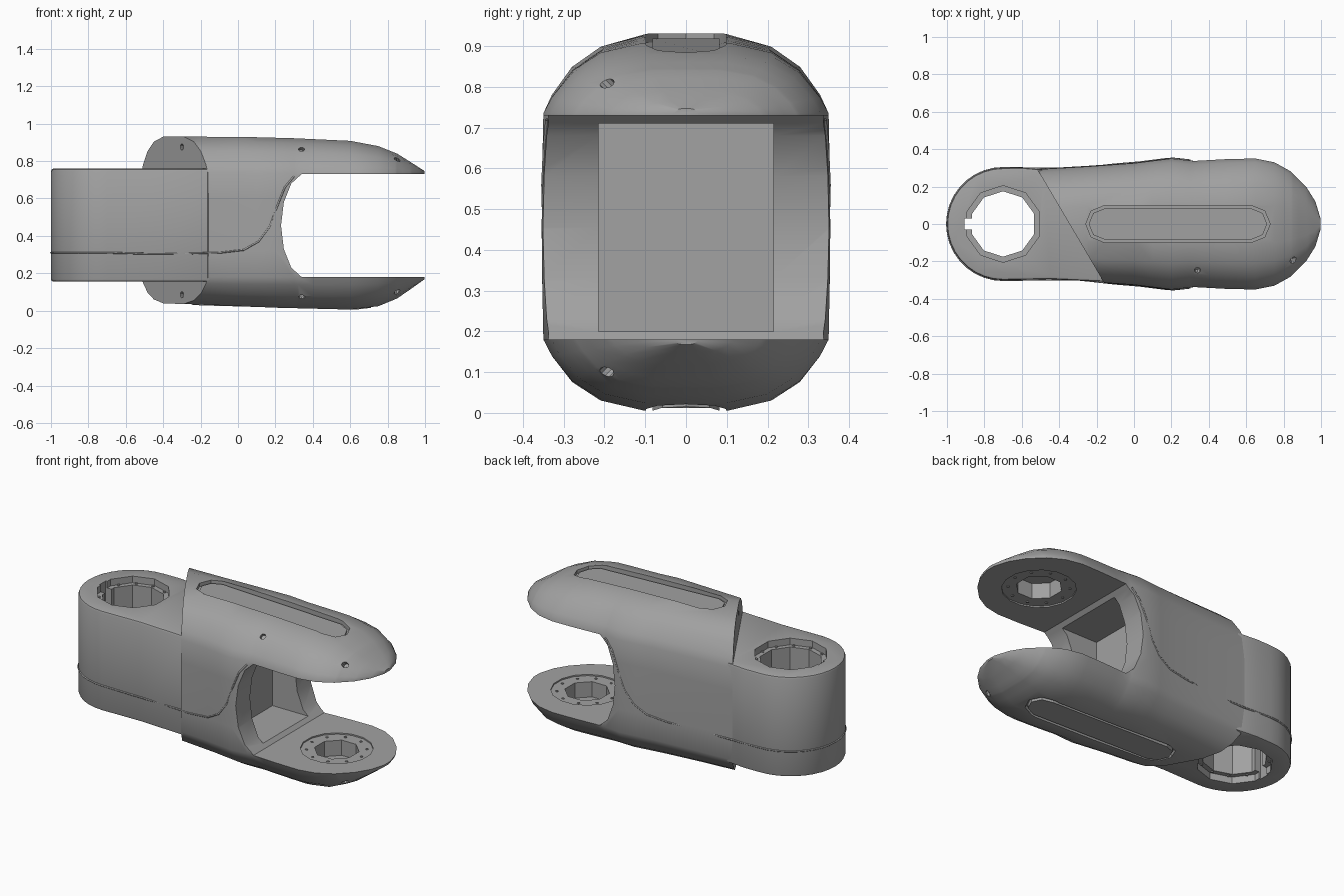
import bpy, bmesh, math
from mathutils import Vector, Matrix

if "Cube" in bpy.data.objects:
    bpy.data.objects.remove(bpy.data.objects["Cube"], do_unlink=True)

grey = bpy.data.materials.new("satin grey")
grey.use_nodes = True
grey.diffuse_color = (0.36, 0.36, 0.36, 1)
grey.node_tree.nodes["Principled BSDF"].inputs["Base Color"].default_value = grey.diffuse_color

# Half width, crown and keel heights along the link
WIDTH = [(-.6, .29), (-.5, .293), (-.25, .307), (0, .325), (.2, .35), (.32, .337), (.5, .347),
         (.65, .35), (.75, .33), (.84, .28), (.92, .2), (.97, .12), (.997, .03)]
CROWN = [(-.6, .932), (0, .93), (.3, .922), (.6, .908), (.75, .88), (.85, .84), (.93, .79), (1, .745)]
KEEL = [(-.6, .045), (-.2, .033), (.2, .016), (.6, .006), (.75, .024), (.85, .065), (.93, .12), (1, .17)]
DOME = [(1, 0), (.94, .24), (.8, .6), (.6, .86), (.3, 1)]
LOW, HIGH = .18, .735


def at(table, x):
    for (a, p), (b, q) in zip(table, table[1:]):
        if x <= b:
            return p + (q - p) * max(0, (x - a) / (b - a))
    return table[-1][1]


def finish(bm, name):
    bmesh.ops.recalc_face_normals(bm, faces=bm.faces)
    mesh = bpy.data.meshes.new(name)
    bm.to_mesh(mesh)
    bm.free()
    ob = bpy.data.objects.new(name, mesh)
    bpy.context.collection.objects.link(ob)
    mesh.materials.append(grey)
    return ob


def loft(bm, rings):
    loops = [[bm.verts.new(p) for p in r] for r in rings]
    n = len(loops[0])
    for a, b in zip(loops, loops[1:]):
        for i in range(n):
            bm.faces.new((a[i], a[(i + 1) % n], b[(i + 1) % n], b[i]))
    bm.faces.new(loops[0])
    bm.faces.new(loops[-1])


def solid(name, *rings):
    bm = bmesh.new()
    loft(bm, rings)
    return finish(bm, name)


def disc(x, y, r, z, n):
    return [(x + r * math.cos(math.tau * (i + .5) / n), y + r * math.sin(math.tau * (i + .5) / n), z)
            for i in range(n)]


def drum(name, x, r, z0, z1, n=10):
    return solid(name, disc(x, 0, r, z0, n), disc(x, 0, r, z1, n))


def box(name, lo, hi):
    (a, b, c), (d, e, f) = lo, hi
    return solid(name, *[[(a, b, z), (d, b, z), (d, e, z), (a, e, z)] for z in (c, f)])


def select(ob):
    bpy.ops.object.select_all(action='DESELECT')
    ob.select_set(True)
    bpy.context.view_layer.objects.active = ob


def cut(ob, cutter):
    select(ob)
    m = ob.modifiers.new("cut", 'BOOLEAN')
    m.operation, m.solver, m.object = 'DIFFERENCE', 'EXACT', cutter
    bpy.ops.object.modifier_apply(modifier=m.name)
    bpy.data.objects.remove(cutter, do_unlink=True)


def smooth(ob, angle=28):
    select(ob)
    bpy.ops.object.shade_smooth_by_angle(angle=math.radians(angle))


# Arm shell: lofted cross-sections, trimmed by a slanted plane
def section(x):
    w, t, b = at(WIDTH, x), at(CROWN, x), at(KEEL, x)
    half = [(w * f, LOW + (b - LOW) * h) for f, h in reversed(DOME)]
    half += [(w * 1.008, .32), (w * 1.012, .45), (w * 1.008, .6)]
    half += [(w * f, HIGH + (t - HIGH) * h) for f, h in DOME]
    return [(x, y, z) for y, z in half] + [(x, -y, z) for y, z in reversed(half)]


stations = sorted({x for x, _ in WIDTH + CROWN if x < .999} | {.1, .4, .8, .88})
slant_point = Vector((-.345, 0, 0))
slant_normal = Vector((-.56, -.33, 0)).normalized()
bm = bmesh.new()
loft(bm, [section(x) for x in stations])
bmesh.ops.bisect_plane(bm, geom=bm.verts[:] + bm.edges[:] + bm.faces[:], plane_co=slant_point,
                       plane_no=slant_normal, clear_outer=True)
bmesh.ops.holes_fill(bm, edges=[e for e in bm.edges if e.is_boundary])
arm = finish(bm, "arm_shell")

# Fork throat and the pocket behind it
throat = [(1.1, .18), (.34, .18), (.285, .23), (.245, .33), (.23, .455),
          (.245, .58), (.285, .68), (.34, .73), (1.1, .73)]
cut(arm, solid("throat_cutter", *[[(x, y, z) for x, z in throat] for y in (-.5, .5)]))
cut(arm, box("pocket_cutter", (.08, -.215, .2), (.5, .215, .71)))

# Bearing seats in both fork faces
for inner, way in ((.73, 1), (.18, -1)):
    cut(arm, drum("seat_cutter", .66, .2, inner - way * .02, inner + way * .008, 16))
    cut(arm, drum("seat_cutter", .66, .125, inner - way * .02, inner + way * .1, 8))


# Long rounded slots on crown and keel, each with an inlay plate
def stadium(r, shift, table):
    pts = []
    for cx, start in ((.63, -90), (-.16, 90)):
        for i in range(5):
            a = math.radians(start + 45 * i)
            pts.append((cx + r * math.cos(a), r * math.sin(a)))
    return [(x, y, at(table, x) + shift) for x, y in pts]


for name, table, way, rise in (("top", CROWN, 1, -.012), ("bottom", KEEL, -1, .004)):
    cut(arm, solid("slot_cutter", stadium(.098, -.022 * way, table), stadium(.098, .05 * way, table)))
    solid(name + "_inlay", stadium(.082, -.024 * way, table), stadium(.082, rise * way, table))


# Screw holes along the front side and in the slanted step
def screw(place, direction):
    turn = Vector(direction).to_track_quat('Z', 'Y').to_matrix().to_4x4()
    spot = Matrix.Translation(place) @ turn
    rings = [[spot @ Vector(p) for p in disc(0, 0, .017, z, 10)] for z in (-.025, .04)]
    cut(arm, solid("screw_cutter", *rings))


for x, y, high, low in ((.34, -.25, .865, .085), (.85, -.19, .805, .105)):
    screw((x, y, high), (.1, -.7, .7))
    screw((x, y, low), (.1, -.7, -.7))
for z in (.875, .085):
    screw((-.3, -.076, z), slant_normal)
smooth(arm)

# Barrel: rounded end housing that runs into the slanted step
outline = [(-.47, .29), (-.6, .302)]
outline += [(-.7 + .3 * math.cos(math.radians(a)), .3 * math.sin(math.radians(a))) for a in range(90, 271, 10)]
outline += [(-.45, -.295), (-.14, -.31)]
barrel = solid("barrel", *[[(x, y, z) for x, y in outline] for z in (.155, .76)])
select(barrel)
bevel = barrel.modifiers.new("edge", 'BEVEL')
bevel.width, bevel.segments, bevel.limit_method = .014, 2, 'ANGLE'
bevel.angle_limit = math.radians(40)
bpy.ops.object.modifier_apply(modifier=bevel.name)
cut(barrel, drum("bore_cutter", -.7, .175, 0, 1))
cut(barrel, drum("bore_cutter", -.7, .205, .72, 1))
cut(barrel, drum("bore_cutter", -.7, .205, 0, .195))
cut(barrel, box("key_cutter", (-.905, -.03, 0), (-.8, .03, 1)))
smooth(barrel)

# Small bolts around the bores
bm = bmesh.new()
for cx, r, z, count in ((-.7, .188, .722, 12), (-.7, .188, .193, 12), (.66, .165, .738, 10), (.66, .165, .172, 10)):
    for i in range(count):
        a = math.tau * i / count
        if cx > 0 or i != count // 2:
            x, y = cx + r * math.cos(a), r * math.sin(a)
            loft(bm, [disc(x, y, .008, z - .004, 6), disc(x, y, .008, z + .004, 6)])
finish(bm, "bore_bolts")

# Cover seam: fine bead around the barrel, sweeping up to the fork
rise = [(-.5, .305), (-.3, .305), (-.1, .31), (.03, .325), (.11, .37), (.17, .45), (.21, .56), (.25, .66), (.3, .72)]
side = [(x, (at(WIDTH, x) if x > -.2 else .296) * 1.004, z) for x, z in rise]
end = [(x, y, .31) for x, y in outline[2:-2]]
path = list(reversed(side)) + end + [(x, -y, z) for x, y, z in side]
curve = bpy.data.curves.new("cover_seam", 'CURVE')
curve.dimensions, curve.bevel_depth, curve.bevel_resolution = '3D', .005, 1
spline = curve.splines.new('POLY')
spline.points.add(len(path) - 1)
for point, p in zip(spline.points, path):
    point.co = (*p, 1)
curve.materials.append(grey)
bpy.context.collection.objects.link(bpy.data.objects.new("cover_seam", curve))
